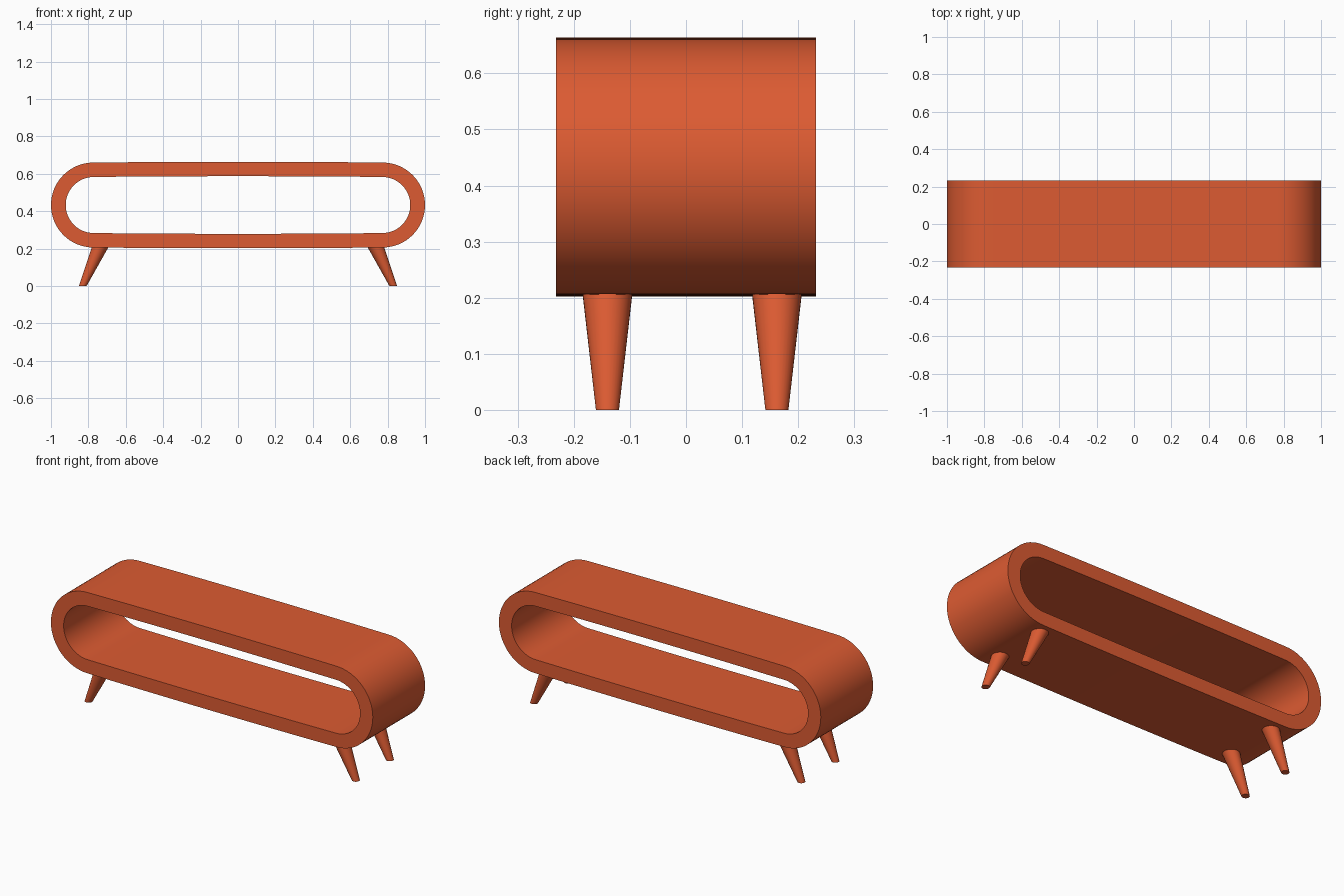
import bpy, bmesh, math

cube = bpy.data.objects.get("Cube")
if cube:
    bpy.data.objects.remove(cube, do_unlink=True)

# Single orange paint
paint = bpy.data.materials.new("burnt_orange")
paint.use_nodes = True
COLOUR = (0.72, 0.105, 0.032, 1)
paint.diffuse_color = COLOUR
paint.node_tree.nodes["Principled BSDF"].inputs["Base Color"].default_value = COLOUR

HALF_DEPTH = 0.232
MID_Z = 0.433
BOW = 0.004      # slight bulge of the long boards
ARC_STEPS = 32
BOARD_STEPS = 12


def finish(name, bm):
    bmesh.ops.recalc_face_normals(bm, faces=bm.faces)
    mesh = bpy.data.meshes.new(name)
    bm.to_mesh(mesh)
    bm.free()
    mesh.materials.append(paint)
    obj = bpy.data.objects.new(name, mesh)
    bpy.context.collection.objects.link(obj)
    bpy.ops.object.select_all(action='DESELECT')
    obj.select_set(True)
    bpy.context.view_layer.objects.active = obj
    bpy.ops.object.shade_smooth_by_angle(angle=math.radians(35))
    return obj


def stadium(radius, end_x):
    """Rounded-end loop in x and z with gently bowed long sides."""
    straight = end_x - radius
    points = []
    for side in (1, -1):
        for i in range(ARC_STEPS + 1):
            a = -math.pi / 2 + math.pi * i / ARC_STEPS
            points.append((side * (straight + radius * math.cos(a)),
                           MID_Z + side * radius * math.sin(a)))
        for i in range(1, BOARD_STEPS):
            t = 1 - 2 * i / BOARD_STEPS
            points.append((side * straight * t,
                           MID_Z + side * (radius + BOW * (1 - t * t))))
    return points


# Hollow shell: four matching loops joined into a closed band
bm = bmesh.new()
outer, inner = stadium(0.227, 1.0), stadium(0.150, 0.921)
loops = [[bm.verts.new((x, y, z)) for x, z in pts]
         for pts, y in ((outer, -HALF_DEPTH), (outer, HALF_DEPTH),
                        (inner, HALF_DEPTH), (inner, -HALF_DEPTH))]
count = len(outer)
for k in range(4):
    a, b = loops[k], loops[(k + 1) % 4]
    for i in range(count):
        j = (i + 1) % count
        bm.faces.new((a[i], a[j], b[j], b[i]))
finish("hollow_shell", bm)


# Splayed tapered legs with level feet
def leg(name, side, y):
    bm = bmesh.new()
    rings = []
    for x, z, r in ((0.83, 0, 0.0205), (0.737, 0.208, 0.0445)):
        rings.append([bm.verts.new((side * x + r * math.cos(math.tau * i / 32),
                                    y + r * math.sin(math.tau * i / 32), z))
                      for i in range(32)])
    foot, top = rings
    for i in range(32):
        j = (i + 1) % 32
        bm.faces.new((foot[i], foot[j], top[j], top[i]))
    bm.faces.new(foot)
    bm.faces.new(top)
    finish(name, bm)


for side, side_name in ((1, "left"), (-1, "right")):
    for y, end_name in ((-0.14, "front"), (0.162, "back")):
        leg(f"{end_name}_{side_name}_leg", side, y)
